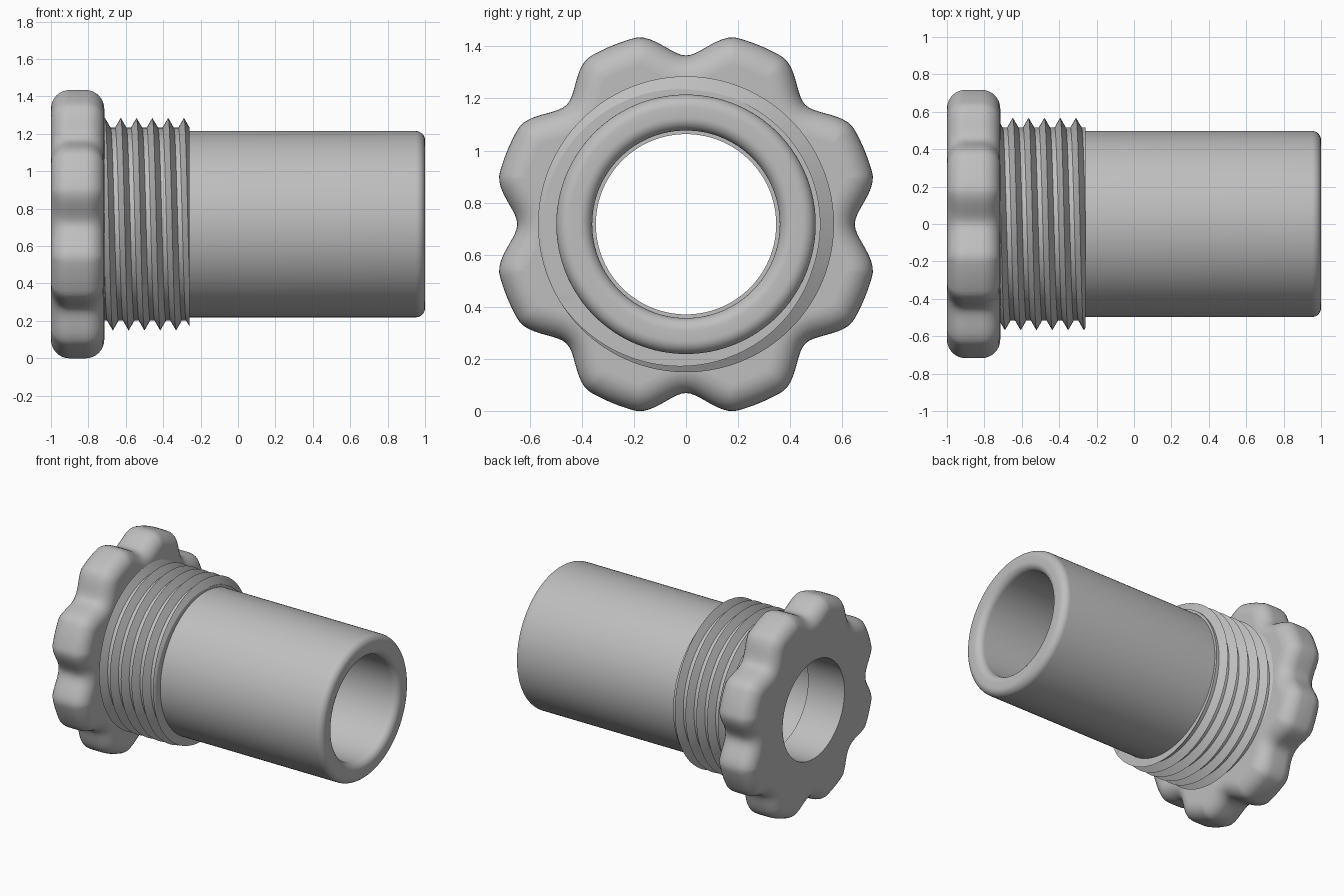
import bpy, bmesh
from math import sin, cos, pi, radians
from mathutils import Vector

if "Cube" in bpy.data.objects:
    bpy.data.objects.remove(bpy.data.objects["Cube"])

AXIS_Z = 0.717          # height of the long axis
BORE, TUBE_R = 0.36, 0.498
COLLAR_X = -0.715       # where the grip ends and the thread begins

grey = bpy.data.materials.new("plain grey")
grey.use_nodes = True
colour = (0.52, 0.52, 0.52, 1)
grey.diffuse_color = colour
grey.node_tree.nodes["Principled BSDF"].inputs["Base Color"].default_value = colour


def skin(name, rings, wrap_rows, wrap_cols):
    """Join a grid of points into a smooth surface with sharp edges kept."""
    bm = bmesh.new()
    grid = [[bm.verts.new((x, y, z + AXIS_Z)) for x, y, z in ring] for ring in rings]
    rows, cols = len(grid), len(grid[0])
    for i in range(rows if wrap_rows else rows - 1):
        for j in range(cols if wrap_cols else cols - 1):
            k, m = (i + 1) % rows, (j + 1) % cols
            bm.faces.new((grid[i][j], grid[i][m], grid[k][m], grid[k][j]))
    bmesh.ops.remove_doubles(bm, verts=bm.verts[:], dist=0.0002)
    bmesh.ops.recalc_face_normals(bm, faces=bm.faces[:])
    mesh = bpy.data.meshes.new(name)
    bm.to_mesh(mesh)
    bm.free()
    mesh.materials.append(grey)
    obj = bpy.data.objects.new(name, mesh)
    bpy.context.collection.objects.link(obj)
    bpy.ops.object.select_all(action='DESELECT')
    obj.select_set(True)
    bpy.context.view_layer.objects.active = obj
    bpy.ops.object.shade_smooth_by_angle(angle=radians(30))
    return obj


def circle(x, r, n):
    return [(x, r * cos(2 * pi * i / n), r * sin(2 * pi * i / n)) for i in range(n)]


def fillet(cx, cr, radius, start, end, steps=8):
    """Arc of (x, r) points; angles measured from +x toward larger r."""
    angles = [radians(start + (end - start) * i / steps) for i in range(steps + 1)]
    return [(cx + radius * cos(a), cr + radius * sin(a)) for a in angles]


# Plain tube with a rounded open end
f = 0.05
tube = [(COLLAR_X - 0.005, BORE), (COLLAR_X - 0.005, TUBE_R)]
tube += fillet(1 - f, TUBE_R - f, f, 90, 0)
tube += fillet(1 - f, BORE + f, f, 0, -90)
skin("tube", [circle(x, r, 128) for x, r in tube], True, True)


# Scalloped grip: eight lobes with round grooves between them
def lobe_point(a):
    step = pi / 4
    off = abs((a + step / 2) % step - step / 2)
    t = min(off / radians(15.5), 1)
    r = 0.648 + 0.094 * t * t * (3 - 2 * t)
    return Vector((r * cos(a), r * sin(a)))


def lobe_ring(x, inset, n=224):
    ring = []
    for i in range(n):
        a = 2 * pi * i / n
        tangent = (lobe_point(a + 0.004) - lobe_point(a - 0.004)).normalized()
        p = lobe_point(a) + inset * Vector((-tangent.y, tangent.x))
        ring.append((x, p.x, p.y))
    return ring


R = 0.1
edge = [(-1, R + 0.004)]
edge += [(x, -d) for x, d in fillet(-1 + R, -R, R, 180, 90)]
edge += [(x, -d) for x, d in fillet(COLLAR_X - R, -R, R, 90, 0)]
edge += [(COLLAR_X, R + 0.004)]
grip = [circle(-1, 0.346, 224)] + [lobe_ring(x, d) for x, d in edge]
grip.append(circle(COLLAR_X, 0.346, 224))
skin("grip", grip, True, True)

# Helical thread, cut square at both ends
PITCH, HALF, ROOT, DEPTH = 0.0845, 0.03, 0.516, 0.052
START, END = COLLAR_X - 0.005, -0.26


def thread_section(a):
    first = -0.648 - 3 * PITCH + PITCH * a / (2 * pi)
    points = [(START, TUBE_R - 0.01)]
    for k in range(9):
        crest = first + k * PITCH
        for d in (-HALF, 0, HALF):
            x = min(max(crest + d, START), END)
            height = max(0, 1 - abs(x - crest) / HALF)
            # Points past an end collapse onto the profile at that end
            if x in (START, END):
                nearest = (x - first) - PITCH * round((x - first) / PITCH)
                height = max(0, 1 - abs(nearest) / HALF)
            points.append((x, ROOT + DEPTH * height))
    points.append((END, TUBE_R - 0.01))
    return [(x, r * cos(a), r * sin(a)) for x, r in points]


turns = 128
skin("thread", [thread_section(2 * pi * i / turns) for i in range(turns + 1)], False, False)
